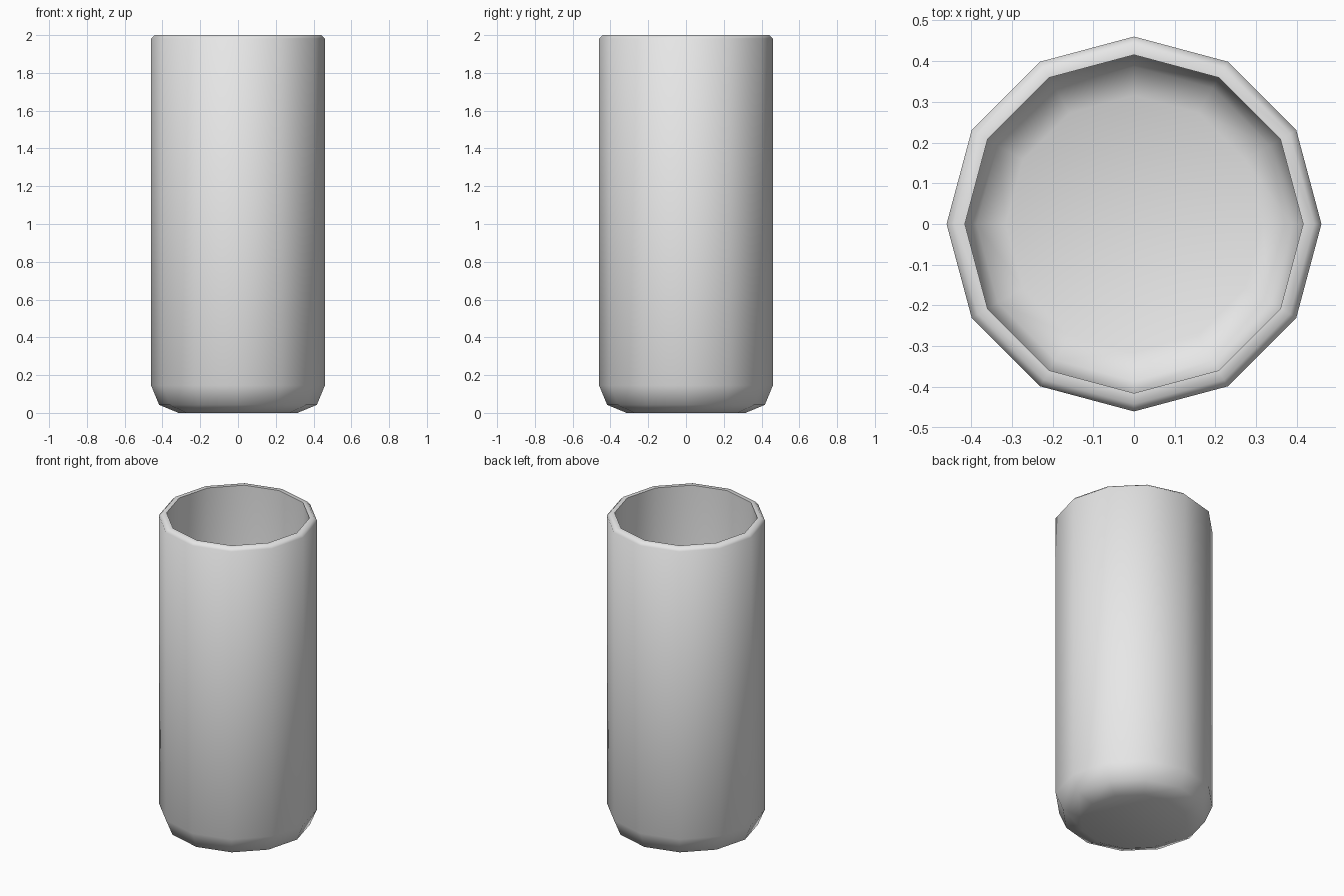
import bpy, bmesh
from math import cos, sin, radians, tau

SIDES = 12
RADIUS, HEIGHT, WALL = 0.46, 2.0, 0.045
ROUND, LIP = 0.145, 0.018

cube = bpy.data.objects.get("Cube")
if cube:
    bpy.data.objects.remove(cube, do_unlink=True)


def rounded_corner(radius, centre_radius, centre_z):
    """Two-step rounding from the flat base up to the vertical wall."""
    return [(centre_radius + radius * sin(radians(a)),
             centre_z - radius * cos(radians(a))) for a in (0, 45, 90)]


# Cross-section: outer base, wall, bevelled lip, then the inner wall and floor
core = RADIUS - ROUND
profile = rounded_corner(ROUND, core, ROUND)
profile += [(RADIUS, HEIGHT - LIP), (RADIUS - LIP, HEIGHT), (RADIUS - WALL, HEIGHT)]
profile += reversed(rounded_corner(ROUND - WALL, core, ROUND))

# Twelve-sided rings joined into one shell
bm = bmesh.new()
rings = [[bm.verts.new((r * cos(tau * i / SIDES), r * sin(tau * i / SIDES), z))
          for i in range(SIDES)] for r, z in profile]
for low, high in zip(rings, rings[1:]):
    for i in range(SIDES):
        j = (i + 1) % SIDES
        bm.faces.new((low[i], low[j], high[j], high[i]))

# Underside and inner floor
bm.faces.new(reversed(rings[0]))
bm.faces.new(rings[-1])
bmesh.ops.recalc_face_normals(bm, faces=bm.faces[:])

mesh = bpy.data.meshes.new("cup_body")
bm.to_mesh(mesh)
bm.free()
cup = bpy.data.objects.new("cup_body", mesh)
bpy.context.collection.objects.link(cup)

# Plain light grey
grey = bpy.data.materials.new("light_grey")
grey.use_nodes = True
colour = (0.8, 0.8, 0.8, 1.0)
grey.diffuse_color = colour
grey.node_tree.nodes["Principled BSDF"].inputs["Base Color"].default_value = colour
mesh.materials.append(grey)

# Smooth sides with a crisp inner lip
bpy.ops.object.select_all(action='DESELECT')
cup.select_set(True)
bpy.context.view_layer.objects.active = cup
bpy.ops.object.shade_smooth_by_angle(angle=radians(60))
